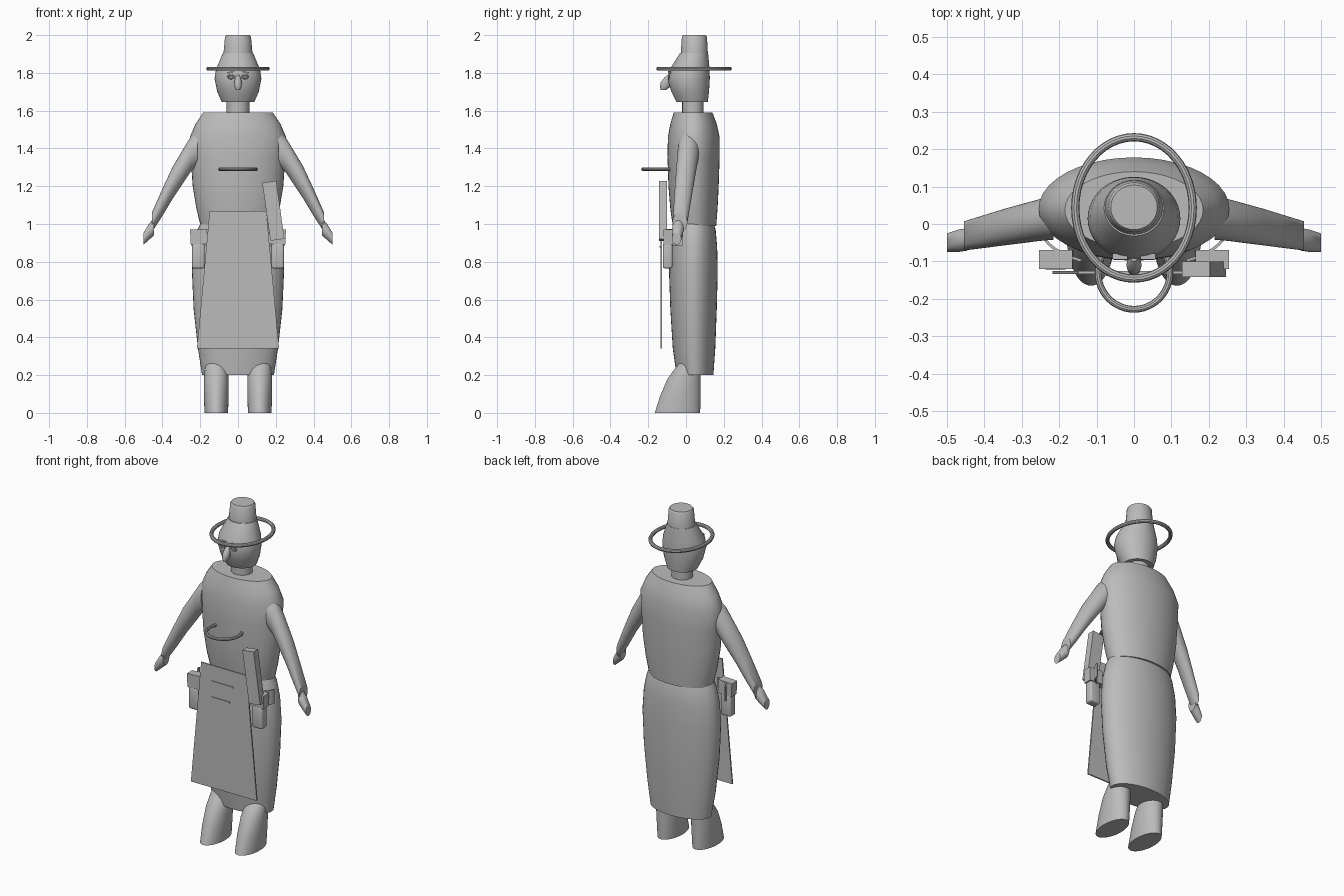
import bpy, bmesh
from math import cos, sin, pi, radians
from mathutils import Matrix, Vector

cube = bpy.data.objects.get("Cube")
if cube:
    bpy.data.objects.remove(cube, do_unlink=True)

grey = bpy.data.materials.new("plain grey")
grey.use_nodes = True
grey.diffuse_color = (0.5, 0.5, 0.5, 1)
grey.node_tree.nodes["Principled BSDF"].inputs["Base Color"].default_value = (0.5, 0.5, 0.5, 1)


def finish(name, bm, angle=35):
    bmesh.ops.recalc_face_normals(bm, faces=bm.faces)
    mesh = bpy.data.meshes.new(name)
    bm.to_mesh(mesh)
    bm.free()
    mesh.materials.append(grey)
    mesh.shade_smooth()
    mesh.set_sharp_from_angle(angle=radians(angle))
    obj = bpy.data.objects.new(name, mesh)
    bpy.context.collection.objects.link(obj)
    return obj


def loft(name, sections, axis="z", sides=40):
    """Skin ellipses given as (centre, first radius, second radius)."""
    u, v = (Vector((1, 0, 0)), Vector((0, 1, 0))) if axis == "z" else (Vector((0, 1, 0)), Vector((0, 0, 1)))
    bm = bmesh.new()
    rings = []
    for centre, a, b in sections:
        turns = [2 * pi * i / sides for i in range(sides)]
        rings.append([bm.verts.new(Vector(centre) + u * a * cos(t) + v * b * sin(t)) for t in turns])
    for low, high in zip(rings, rings[1:]):
        for i in range(sides):
            j = (i + 1) % sides
            bm.faces.new((low[i], low[j], high[j], high[i]))
    bm.faces.new(rings[0])
    bm.faces.new(rings[-1])
    return finish(name, bm)


def upright(name, rows, x=0):
    """Loft along z from (height, front y, back y, half width)."""
    return loft(name, [((x, (f + k) / 2, z), w, (k - f) / 2) for z, f, k, w in rows])


def hoop(name, centre, a, b, tube, upright_plane=False):
    """Elliptical ring, flat or facing the front."""
    bm = bmesh.new()
    n, m = 48, 10
    grid = []
    for i in range(n):
        t = 2 * pi * i / n
        row = []
        for k in range(m):
            s = 2 * pi * k / m
            p = Vector(((a + tube * cos(s)) * cos(t), (b + tube * cos(s)) * sin(t), tube * sin(s)))
            if upright_plane:
                p = Vector((p.x, p.z, p.y))
            row.append(bm.verts.new(p + Vector(centre)))
        grid.append(row)
    for i in range(n):
        for k in range(m):
            r, q, l = grid[i], grid[(i + 1) % n], (k + 1) % m
            bm.faces.new((r[k], q[k], q[l], r[l]))
    return finish(name, bm)


def box(name, centre, size, tilt=0, bevel=0.0):
    bm = bmesh.new()
    bmesh.ops.create_cube(bm, size=1, matrix=Matrix.Diagonal((*size, 1)))
    if bevel:
        bmesh.ops.bevel(bm, geom=bm.edges[:], offset=bevel, segments=3, profile=0.5, affect="EDGES")
    bmesh.ops.transform(bm, verts=bm.verts, matrix=Matrix.Translation(centre) @ Matrix.Rotation(tilt, 4, "Y"))
    return finish(name, bm)


def belt_flap(name, side):
    """Curved band wrapping from the hip towards the front."""
    bm = bmesh.new()
    steps, columns = 12, []
    for i in range(steps + 1):
        t = radians(55) * i / steps
        columns.append([bm.verts.new((side * r * cos(t), -0.015 - (r - 0.145) * sin(t), z))
                        for r, z in ((0.25, 0.885), (0.25, 0.97), (0.242, 0.97), (0.242, 0.885))])
    for c, d in zip(columns, columns[1:]):
        for k in range(4):
            bm.faces.new((c[k], d[k], d[(k + 1) % 4], c[(k + 1) % 4]))
    bm.faces.new(columns[0])
    bm.faces.new(columns[-1])
    return finish(name, bm)


# Body
upright("skirt", [(0.2, -0.05, 0.145, 0.19), (0.34, -0.07, 0.155, 0.212), (0.55, -0.083, 0.163, 0.235),
                  (0.75, -0.09, 0.168, 0.244), (0.88, -0.086, 0.165, 0.235), (0.97, -0.075, 0.157, 0.215),
                  (1.02, -0.06, 0.14, 0.19)])
upright("torso", [(0.99, -0.07, 0.16, 0.198), (1.08, -0.083, 0.167, 0.22), (1.2, -0.093, 0.173, 0.24),
                  (1.35, -0.098, 0.178, 0.25), (1.46, -0.096, 0.178, 0.255), (1.53, -0.083, 0.163, 0.225),
                  (1.59, -0.065, 0.14, 0.185)])

# Head and hat
upright("neck", [(1.57, -0.02, 0.093, 0.06), (1.66, -0.02, 0.093, 0.06)])
upright("head", [(1.645, -0.05, 0.115, 0.086), (1.7, -0.078, 0.122, 0.11), (1.77, -0.097, 0.126, 0.124),
                 (1.82, -0.085, 0.125, 0.116), (1.905, -0.032, 0.117, 0.08)])
upright("hat_crown", [(1.9, -0.028, 0.116, 0.077), (1.99, -0.022, 0.111, 0.069), (2.0, -0.015, 0.104, 0.062)])
hoop("hat_brim_ring", (0, 0.043, 1.822), 0.157, 0.189, 0.011)
upright("nose", [(1.71, -0.134, -0.105, 0.01), (1.725, -0.138, -0.085, 0.019), (1.75, -0.134, -0.085, 0.02),
                 (1.775, -0.115, -0.085, 0.014), (1.788, -0.1, -0.085, 0.008)])

# Chest ring
hoop("chest_ring", (0, -0.13, 1.29), 0.096, 0.098, 0.009)

for side, word in ((1, "left"), (-1, "right")):
    # Eyes and brows
    hoop(word + "_eye_rim", (side * 0.037, -0.092, 1.779), 0.016, 0.009, 0.004, True)
    box(word + "_brow", (side * 0.037, -0.087, 1.803), (0.04, 0.016, 0.008), side * 0.12)
    # Arms and hands
    loft(word + "_arm", [((side * x, y, z), a, b) for x, y, z, a, b in (
        (0.215, 0.015, 1.4, 0.057, 0.092), (0.25, 0.011, 1.37, 0.056, 0.093), (0.345, -0.008, 1.22, 0.049, 0.085),
        (0.4, -0.02, 1.115, 0.044, 0.072), (0.455, -0.032, 1.01, 0.039, 0.052))], "x")
    loft(word + "_hand", [((side * x, y, z), a, b) for x, y, z, a, b in (
        (0.445, -0.041, 0.985, 0.03, 0.045), (0.47, -0.045, 0.96, 0.03, 0.043), (0.5, -0.05, 0.922, 0.025, 0.031))], "x")
    # Boots
    upright(word + "_boot", [(0, -0.165, 0.075, 0.062), (0.09, -0.137, 0.077, 0.066), (0.18, -0.098, 0.078, 0.066),
                             (0.24, -0.055, 0.078, 0.06), (0.3, 0, 0.075, 0.05)], side * 0.115)
    # Belt flaps and pouches
    belt_flap(word + "_belt_flap", side)
    box(word + "_pouch", (side * 0.21, -0.097, 0.83), (0.066, 0.05, 0.13), bevel=0.01)
    box(word + "_pouch_lid", (side * 0.207, -0.095, 0.932), (0.09, 0.05, 0.08), side * 0.05)

# Apron panel, flared towards the hem
bm = bmesh.new()
bmesh.ops.create_cube(bm, size=1)
for v in bm.verts:
    top = v.co.z > 0
    v.co = Vector((v.co.x * (0.3 if top else 0.435), -0.13 + v.co.y * 0.008, 1.07 if top else 0.34))
finish("apron", bm)
box("apron_pocket_edge", (-0.008, -0.135, 0.975), (0.145, 0.008, 0.007))
box("apron_pocket_seam", (-0.018, -0.135, 0.88), (0.12, 0.008, 0.007))

# Tool case leaning at the hip
box("tool_case", (0.187, -0.121, 1.07), (0.075, 0.042, 0.31), -0.14)
